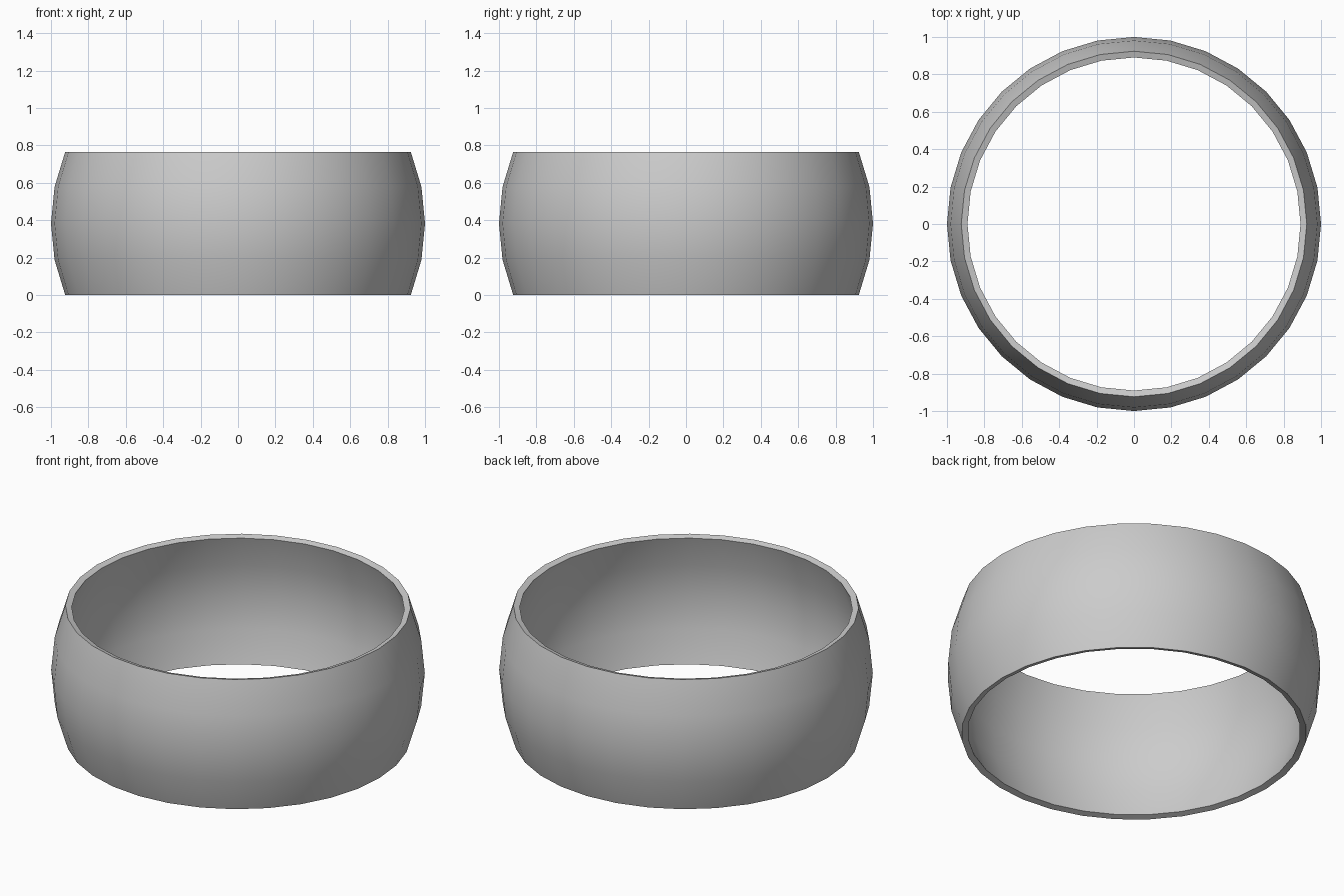
import bpy, bmesh
from math import sin, cos, pi

if "Cube" in bpy.data.objects:
    bpy.data.objects.remove(bpy.data.objects["Cube"])

SEGMENTS = 32
STEP = pi / 16            # latitude step of the barrel profile
THICKNESS = 0.035

# Barrel-shaped band: the middle four rows of a 32 x 16 sphere
bm = bmesh.new()
base = sin(2 * STEP)
rings = []
for i in range(-2, 3):
    r, z = cos(i * STEP), sin(i * STEP) + base
    rings.append([bm.verts.new((r * cos(2 * pi * k / SEGMENTS), r * sin(2 * pi * k / SEGMENTS), z))
                  for k in range(SEGMENTS)])
for low, high in zip(rings, rings[1:]):
    for k in range(SEGMENTS):
        n = (k + 1) % SEGMENTS
        bm.faces.new((low[k], low[n], high[n], high[k]))

mesh = bpy.data.meshes.new("ring_band")
bm.to_mesh(mesh)
bm.free()
band = bpy.data.objects.new("ring_band", mesh)
bpy.context.collection.objects.link(band)

# Wall thickness, grown inwards with rims at both openings
solid = band.modifiers.new("wall", 'SOLIDIFY')
solid.thickness = THICKNESS
solid.offset = -1

bpy.context.view_layer.objects.active = band
band.select_set(True)
bpy.ops.object.modifier_apply(modifier=solid.name)
bpy.ops.object.shade_smooth_by_angle()
